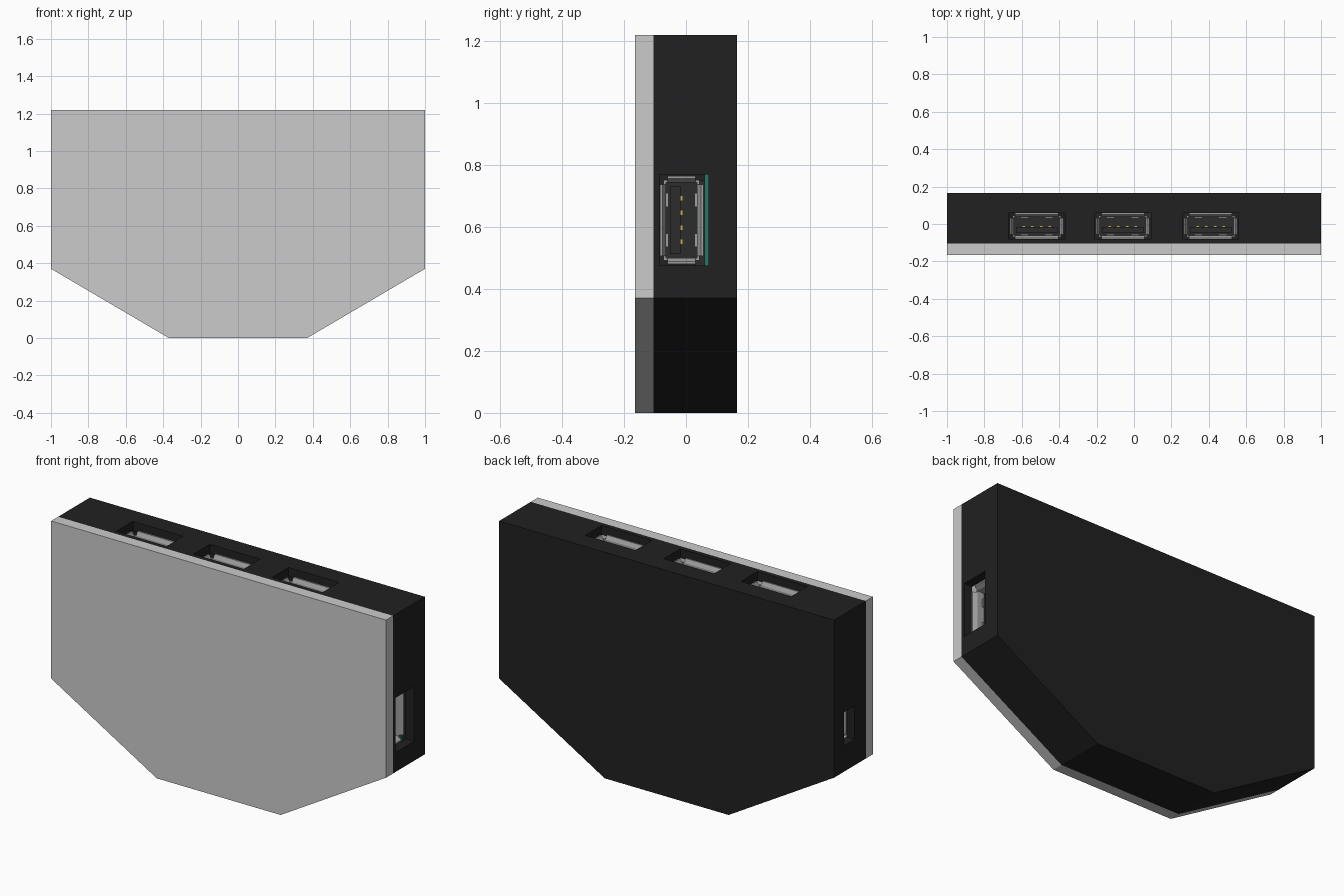
import bpy, bmesh
from mathutils import Matrix, Vector

if "Cube" in bpy.data.objects:
    bpy.data.objects.remove(bpy.data.objects["Cube"])


def material(name, rgb):
    m = bpy.data.materials.new(name)
    m.diffuse_color = (*rgb, 1)
    m.use_nodes = True
    m.node_tree.nodes["Principled BSDF"].inputs["Base Color"].default_value = m.diffuse_color
    return m


BLACK = material("black_plastic", (0.015, 0.015, 0.015))
DARK = material("dark_plastic", (0.025, 0.025, 0.025))
GREEN = material("board_green", (0.02, 0.18, 0.13))
GOLD = material("contact_gold", (0.6, 0.42, 0.1))
STEEL = material("steel", (0.35, 0.35, 0.35))


def finish(bm, name, mat=None):
    bmesh.ops.recalc_face_normals(bm, faces=bm.faces)
    me = bpy.data.meshes.new(name)
    bm.to_mesh(me)
    bm.free()
    ob = bpy.data.objects.new(name, me)
    bpy.context.collection.objects.link(ob)
    if mat:
        me.materials.append(mat)
    return ob


def add_box(bm, lo, hi, flare=(0, 0, 0)):
    """Box between two corners; flare shifts its outer (+z) end."""
    lo, hi = Vector(lo), Vector(hi)
    for v in bmesh.ops.create_cube(bm, size=1)["verts"]:
        outer = v.co.z > 0
        v.co = Vector([lo[i] + (v.co[i] + 0.5) * (hi[i] - lo[i]) for i in range(3)])
        if outer:
            v.co += Vector(flare)


def boxes(name, items, mat=None, matrix=Matrix()):
    bm = bmesh.new()
    for it in items:
        add_box(bm, *it)
    bm.transform(matrix)
    return finish(bm, name, mat)


def prism(name, pts, y0, y1, mat=None):
    bm = bmesh.new()
    face = bm.faces.new([bm.verts.new((x, y0, z)) for x, z in pts])
    ext = bmesh.ops.extrude_face_region(bm, geom=[face])["geom"]
    for v in ext:
        if isinstance(v, bmesh.types.BMVert):
            v.co.y = y1
    return finish(bm, name, mat)


def mirrored(half):
    return half + [(-x, z) for x, z in reversed(half)]


# Case: grey front lid and hollow black tub
outline = mirrored([(0.37, 0), (1, 0.37), (1, 1.22)])
inner = mirrored([(0.355, 0.05), (0.95, 0.4), (0.95, 1.17)])
prism("front_lid", outline, -0.165, -0.105)
case = prism("case_body", outline, -0.105, 0.165, BLACK)
cavity = prism("cavity_cutter", inner, -0.2, 0.115, BLACK)

# Port windows: three on top, one on the right, a small one on the left
PORT_X = (-0.52, -0.06, 0.41)
windows = [((x - 0.15, -0.08, 1.1), (x + 0.15, 0.06, 1.3)) for x in PORT_X]
windows.append(((0.88, -0.085, 0.475), (1.1, 0.073, 0.77)))
windows.append(((-1.1, -0.01, 0.51), (-0.88, 0.08, 0.69)))
window_cutter = boxes("window_cutter", windows, BLACK)

for cutter in (cavity, window_cutter):
    mod = case.modifiers.new(cutter.name, "BOOLEAN")
    mod.operation = "DIFFERENCE"
    mod.solver = "EXACT"
    mod.object = cutter
    bpy.context.view_layer.objects.active = case
    bpy.ops.object.modifier_apply(modifier=mod.name)
    bpy.data.objects.remove(cutter)

# Circuit board behind the connectors
board = mirrored([(0.33, 0.08), (0.93, 0.42), (0.93, 1.14)])
prism("circuit_board", board, 0.06, 0.08, GREEN)
boxes("controller_chip", [((-0.15, 0.03, 0.45), (0.15, 0.06, 0.75))], DARK)


def port(tag, matrix):
    """Wide socket: local x = width, y = height, z = outward, lip tips at z = 0."""
    w, h, t, d = 0.13, 0.058, 0.008, 0.28
    f = -0.02
    steel = []
    for s in (-1, 1):
        # shell walls
        steel.append(((-w, min(s * h, s * (h - t)), -d), (w, max(s * h, s * (h - t)), f)))
        steel.append(((min(s * w, s * (w - t)), -h, -d), (max(s * w, s * (w - t)), h, f)))
        # flared lips
        steel.append(((-0.115, min(s * h, s * (h - t)), f),
                      (0.115, max(s * h, s * (h - t)), 0), (0, s * 0.012, 0)))
        steel.append(((min(s * w, s * (w - t)), -0.045, f),
                      (max(s * w, s * (w - t)), 0.045, 0), (s * 0.012, 0, 0)))
        # spring clips
        for c in (-0.065, 0.065):
            a, b = sorted((s * (h - t), s * (h - 0.016)))
            steel.append(((c - 0.022, a, -0.15), (c + 0.022, b, -0.05)))
    boxes(tag + "_shell", steel, STEEL, matrix)
    # insulator block and tongue
    boxes(tag + "_tongue", [((-w + t, -h + t, -d), (w - t, h - t, -0.23)),
                            ((-0.11, -0.036, -0.23), (0.11, -0.004, -0.05))],
          DARK, matrix)
    boxes(tag + "_contacts", [((c - 0.009, -0.004, -0.22), (c + 0.009, 0.004, -0.065))
                              for c in (-0.07, -0.024, 0.024, 0.07)], GOLD, matrix)


for i, x in enumerate(PORT_X):
    port(f"top_port_{i + 1}", Matrix.Translation((x, -0.012, 1.18)))

sideways = Matrix(((0, 0, 1, 0), (0, 1, 0, 0), (-1, 0, 0, 0), (0, 0, 0, 1)))
port("side_port", Matrix.Translation((0.955, -0.014, 0.622)) @ sideways)

# Small power socket on the left
boxes("power_socket_shell", [
    ((-0.96, 0.0, 0.53), (-0.84, 0.006, 0.67)),
    ((-0.96, 0.054, 0.53), (-0.84, 0.06, 0.67)),
    ((-0.96, 0.006, 0.53), (-0.84, 0.054, 0.537)),
    ((-0.96, 0.006, 0.663), (-0.84, 0.054, 0.67))], STEEL)
boxes("power_socket_tongue", [
    ((-0.86, 0.006, 0.537), (-0.84, 0.054, 0.663)),
    ((-0.94, 0.025, 0.56), (-0.86, 0.037, 0.64))], DARK)
